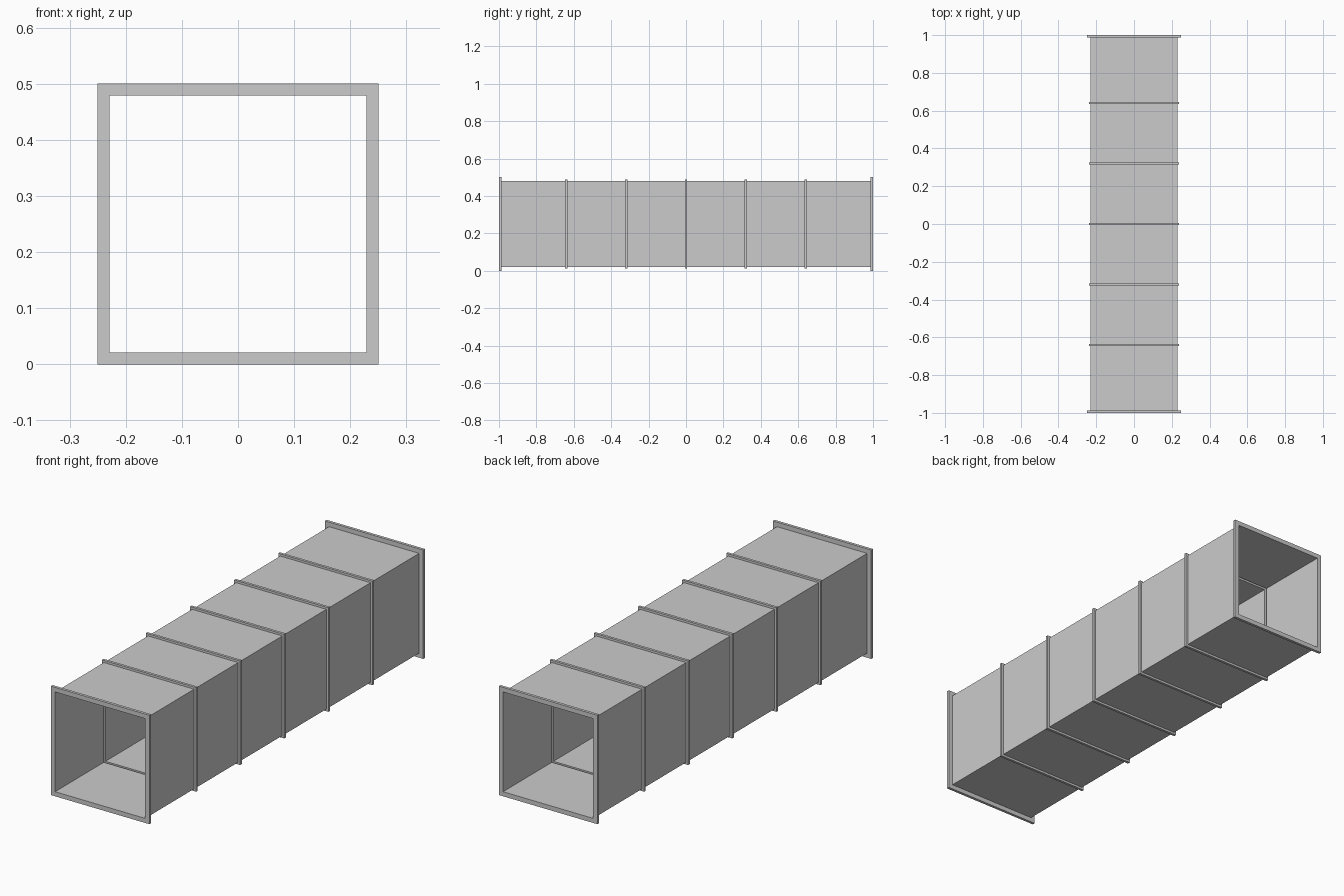
import bpy

if "Cube" in bpy.data.objects:
    bpy.data.objects.remove(bpy.data.objects["Cube"])

CENTRE_Z = 0.25
WALL, RIB, FLANGE = 0.229, 0.239, 0.25   # half widths of the square sections
FLANGE_T, RIB_W = 0.013, 0.012           # thicknesses along the duct
RIB_STEP = 0.32


def square_sweep(name, profile, closed=False):
    """Sweep a (half width, y) profile around a square section."""
    corners = [(1, 1), (-1, 1), (-1, -1), (1, -1)]
    verts = [(sx * r, y, CENTRE_Z + sz * r) for r, y in profile for sx, sz in corners]
    n = len(profile)
    faces = []
    for i in range(n if closed else n - 1):
        a, b = 4 * i, 4 * ((i + 1) % n)
        for k in range(4):
            m = (k + 1) % 4
            faces.append((a + k, b + k, b + m, a + m))
    mesh = bpy.data.meshes.new(name)
    mesh.from_pydata(verts, [], faces)
    obj = bpy.data.objects.new(name, mesh)
    bpy.context.collection.objects.link(obj)
    return obj


# Sheet metal duct: thin wall with pressed ribs that stand out and are hollow inside
wall = [(WALL, -1 + FLANGE_T)]
for i in range(-2, 3):
    y0, y1 = i * RIB_STEP - RIB_W / 2, i * RIB_STEP + RIB_W / 2
    wall += [(WALL, y0), (RIB, y0), (RIB, y1), (WALL, y1)]
wall.append((WALL, 1 - FLANGE_T))
square_sweep("duct_wall", wall)

# Square end flanges
for name, y0, y1 in (("front_flange", -1, -1 + FLANGE_T), ("back_flange", 1 - FLANGE_T, 1)):
    square_sweep(name, [(WALL, y0), (FLANGE, y0), (FLANGE, y1), (WALL, y1)], closed=True)

# Consistent outward normals
for obj in bpy.context.collection.objects:
    import bmesh
    bm = bmesh.new()
    bm.from_mesh(obj.data)
    bmesh.ops.recalc_face_normals(bm, faces=bm.faces)
    bm.to_mesh(obj.data)
    bm.free()
